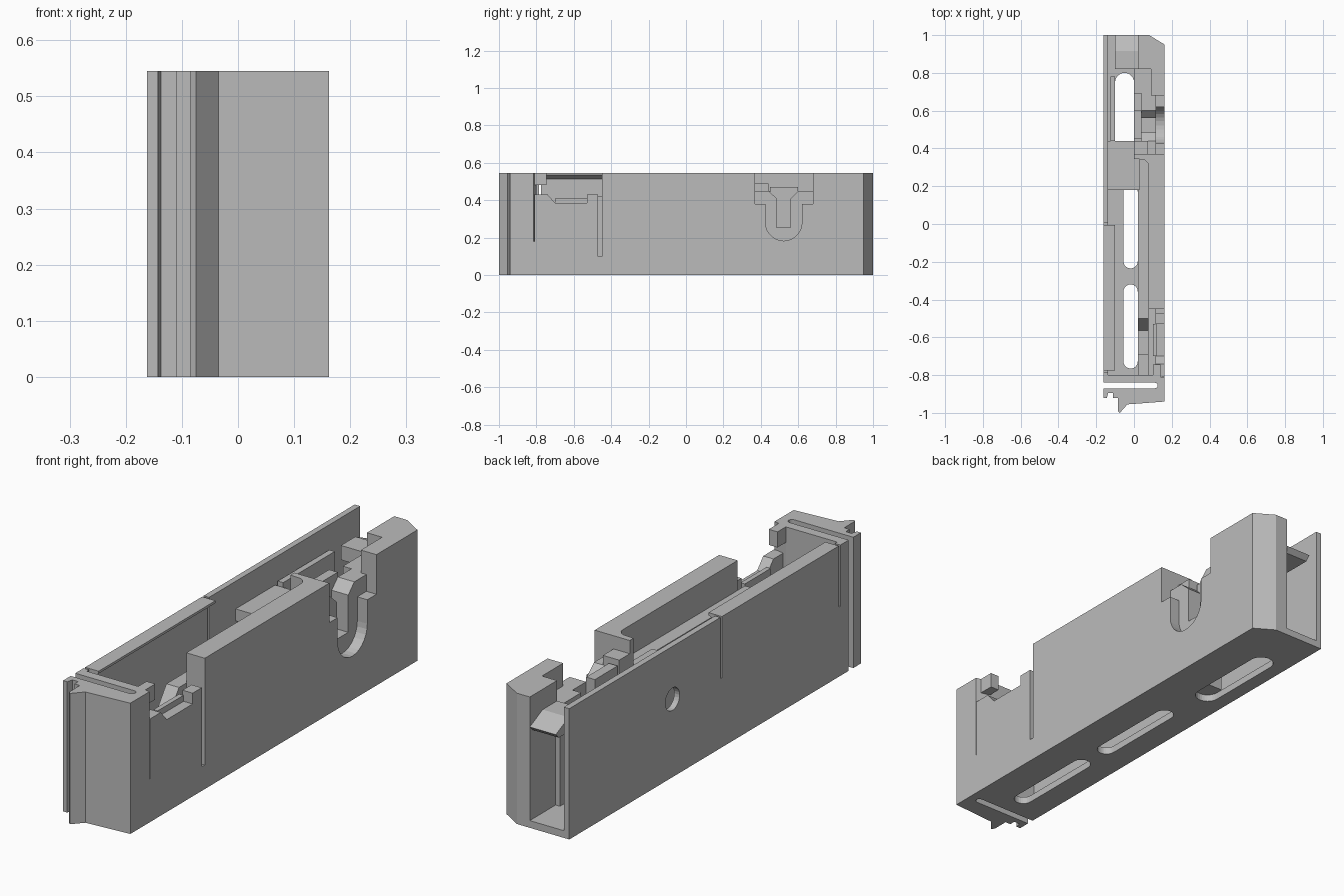
import bpy, bmesh, math
from mathutils import Vector

old = bpy.data.objects.get("Cube")
if old:
    bpy.data.objects.remove(old, do_unlink=True)

grey = bpy.data.materials.new("plain grey")
grey.use_nodes = True
grey.diffuse_color = (0.5, 0.5, 0.5, 1)
grey.node_tree.nodes["Principled BSDF"].inputs["Base Color"].default_value = (0.5, 0.5, 0.5, 1)

TOP = 0.545
HALF = 0.162
FLOOR = 0.03


def prism(name, points, low, high, axis="z"):
    """Extrude a flat outline: (x, y) along z, or (y, z) along x."""
    bm = bmesh.new()
    place = (lambda a, b: (a, b, low)) if axis == "z" else (lambda a, b: (low, a, b))
    face = bm.faces.new([bm.verts.new(place(a, b)) for a, b in points])
    moved = bmesh.ops.extrude_face_region(bm, geom=[face])["geom"]
    step = Vector((0, 0, high - low)) if axis == "z" else Vector((high - low, 0, 0))
    bmesh.ops.translate(bm, vec=step, verts=[g for g in moved if isinstance(g, bmesh.types.BMVert)])
    bmesh.ops.recalc_face_normals(bm, faces=bm.faces)
    mesh = bpy.data.meshes.new(name)
    bm.to_mesh(mesh)
    bm.free()
    mesh.materials.append(grey)
    ob = bpy.data.objects.new(name, mesh)
    bpy.context.scene.collection.objects.link(ob)
    return ob


def box(name, x0, x1, y0, y1, z0, z1):
    return prism(name, [(x0, y0), (x1, y0), (x1, y1), (x0, y1)], z0, z1)


def arc(cx, cy, r, start, end, n=14):
    angles = [math.radians(start + (end - start) * i / n) for i in range(n + 1)]
    return [(cx + r * math.cos(a), cy + r * math.sin(a)) for a in angles]


def cut(ob, cutter):
    mod = ob.modifiers.new("cut", "BOOLEAN")
    mod.operation = "DIFFERENCE"
    mod.solver = "EXACT"
    mod.object = cutter
    bpy.context.view_layer.update()
    result = bpy.data.meshes.new_from_object(ob.evaluated_get(bpy.context.evaluated_depsgraph_get()))
    ob.modifiers.clear()
    ob.data = result
    bpy.data.objects.remove(cutter, do_unlink=True)


def slit(y, depth, half=0.005):
    """Narrow notch from the top edge, listed from back to front."""
    return [(y + half, TOP), (y + half, depth), (y - half, depth), (y - half, TOP)]


# Floor with three rounded slots
floor = prism("floor", [(-HALF, -0.82), (HALF, -0.82), (HALF, 0.95), (0.08, 1), (-HALF, 1)], 0, FLOOR)
for x, r, y0, y1 in ((-0.05, 0.05, 0.36, 0.80), (-0.018, 0.038, -0.235, 0.21), (-0.018, 0.038, -0.765, -0.32)):
    cut(floor, prism("slot_cutter", arc(x, y1 - r, r, 0, 180) + arc(x, y0 + r, r, 180, 360), -0.1, 0.1))

# Right wall with two slits, a round hole and an overhanging lip
right_wall = prism("right_wall", [(-0.82, 0), (1, 0), (1, TOP)] + slit(0, 0.29) + slit(-0.78, 0.29)
                   + [(-0.82, TOP)], -HALF, -0.137, "x")
cut(right_wall, prism("hole_cutter", arc(0.32, 0.325, 0.047, 0, 345, 23), -0.3, -0.11, "x"))
lip = box("wall_lip", -0.14, -0.10, -0.775, -0.005, 0.51, TOP)
for v in lip.data.vertices:
    if v.co.z < 0.52 and v.co.x > -0.12:
        v.co.z = 0.535

# Left wall: outer skin with a flexing front panel and a U-shaped opening
skin = [(-0.815, 0), (0.69, 0), (0.69, 0.38)] + arc(0.5225, 0.28, 0.0975, 0, -180) \
    + [(0.425, 0.38), (0.37, 0.38), (0.37, TOP), (-0.45, TOP), (-0.45, 0.1), (-0.47, 0.1),
       (-0.47, 0.43), (-0.53, 0.43), (-0.53, 0.385), (-0.70, 0.385), (-0.74, 0.43),
       (-0.81, 0.43), (-0.81, 0.18), (-0.815, 0.18)]
skin.insert(3, (0.62, 0.38))
prism("left_wall_skin", skin, 0.115, HALF, "x")
box("left_wall_core", 0.077, 0.116, -0.45, 0.37, 0, TOP)

# Latch backing with a funnel slot
prism("latch_backing", [(0.36, 0), (0.69, 0), (0.69, 0.45), (0.60, 0.45), (0.56, 0.41), (0.56, 0.255),
                        (0.485, 0.255), (0.485, 0.41), (0.44, 0.45), (0.36, 0.45)], 0.04, 0.116, "x")
box("latch_post", 0.0, 0.04, 0.45, 0.60, 0.25, 0.47)

# Hooked end of the left wall
prism("wall_end", [(0, 0.37), (0, 0.345)] + arc(0.04, 0.305, 0.037, 90, 0, 6) + [(0.078, 0.30), (0.078, 0.37)],
      FLOOR, TOP)
box("wall_end_post", 0.0, 0.075, 0.365, 0.44, FLOOR, 0.49)

# Inner ledge, ramped down at its front
prism("inner_ledge", [(-0.80, FLOOR), (0.345, FLOOR), (0.345, 0.42), (-0.50, 0.42), (-0.565, 0.33),
                      (-0.69, 0.33), (-0.69, 0.30), (-0.80, 0.30)], 0.02, 0.078, "x")
box("front_hook", 0.10, 0.14, -0.81, -0.745, 0.48, TOP)
box("panel_hook", 0.10, 0.12, -0.70, -0.53, 0.34, 0.41)

# Raised platform, rails and back bridge
box("platform", -0.10, 0.03, 0.18, 0.44, FLOOR, 0.43)
box("platform_side", -0.138, -0.10, 0.18, 0.44, 0.38, 0.43)
box("inner_rail", -0.125, -0.10, 0.44, 0.78, 0.2, 0.45)
prism("back_bridge", [(0.82, 0.40), (0.98, 0.40), (1, 0.42), (0.915, 0.46), (0.82, 0.46)], -0.10, 0.021, "x")

# Back block with its lower step
prism("back_block", [(0.02, 1), (0.08, 1), (HALF, 0.95), (HALF, 0.68), (0.09, 0.68), (0.09, 0.82), (0.02, 0.82)],
      0, TOP)
box("back_step", 0.0, 0.091, 0.69, 0.83, FLOOR, 0.45)

# Front spring clip with a slit and hooked nose
prism("front_clip", [(-HALF, -0.80), (-HALF, -0.84)] + arc(0.11, -0.855, 0.015, 90, -90, 8)
      + [(-HALF, -0.87), (-HALF, -0.92), (-0.143, -0.92), (-0.137, -0.895), (-0.11, -0.895),
         (-0.11, -0.92), (-0.085, -0.92), (-0.085, -0.99), (-0.075, -1), (-0.035, -0.955),
         (HALF, -0.94), (HALF, -0.815), (0.1, -0.80)], 0, TOP)
